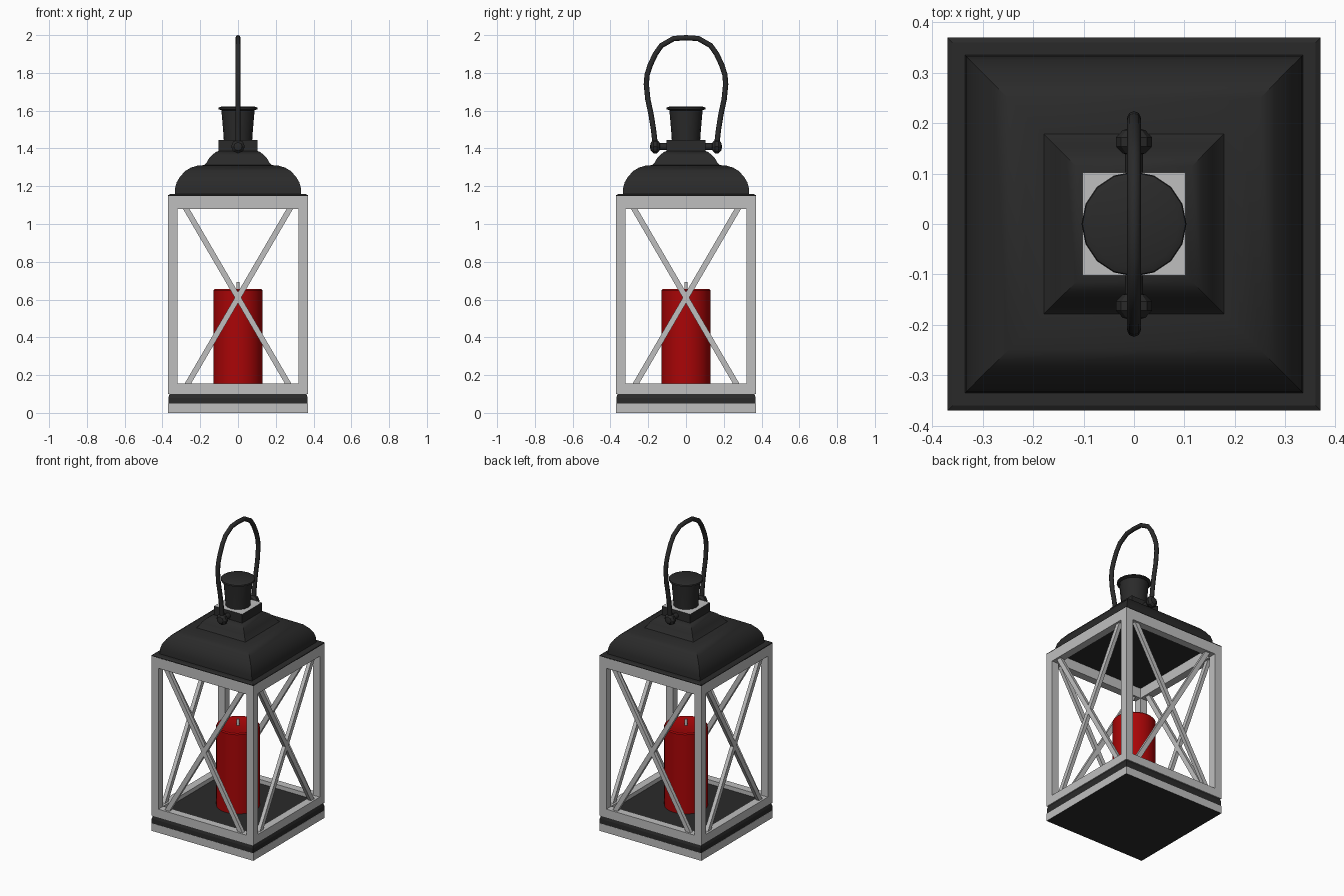
import bpy, bmesh, math
from mathutils import Vector

if "Cube" in bpy.data.objects:
    bpy.data.objects.remove(bpy.data.objects["Cube"])


def mat(name, col):
    m = bpy.data.materials.new(name)
    m.diffuse_color = (*col, 1)
    m.use_nodes = True
    m.node_tree.nodes["Principled BSDF"].inputs["Base Color"].default_value = m.diffuse_color
    return m


BLACK = mat("black metal", (0.023, 0.023, 0.023))
GREY = mat("grey metal", (0.52, 0.52, 0.52))
RED = mat("red wax", (0.40, 0.0015, 0.002))


def finish(name, bm, mats, smooth=None):
    bmesh.ops.recalc_face_normals(bm, faces=bm.faces)
    me = bpy.data.meshes.new(name)
    bm.to_mesh(me)
    bm.free()
    for m in mats:
        me.materials.append(m)
    ob = bpy.data.objects.new(name, me)
    bpy.context.collection.objects.link(ob)
    if smooth:
        bpy.ops.object.select_all(action='DESELECT')
        ob.select_set(True)
        bpy.context.view_layer.objects.active = ob
        bpy.ops.object.shade_smooth_by_angle(angle=math.radians(smooth))
    return ob


def lathe(name, profile, sides, mats, smooth=None, rule=None):
    """Stack of rings (half width, z); four sides gives a square section."""
    bm = bmesh.new()
    k, off = (math.sqrt(2), math.pi / 4) if sides == 4 else (1, 0)
    rings = []
    for r, z in profile:
        angles = [off + 2 * math.pi * i / sides for i in range(sides)]
        rings.append([bm.verts.new((r * k * math.cos(a), r * k * math.sin(a), z)) for a in angles])
    for a, b in zip(rings, rings[1:]):
        for i in range(sides):
            j = (i + 1) % sides
            bm.faces.new((a[i], a[j], b[j], b[i]))
    bm.faces.new(rings[0])
    bm.faces.new(rings[-1])
    bmesh.ops.recalc_face_normals(bm, faces=bm.faces)
    if rule:
        for f in bm.faces:
            f.material_index = rule(f)
    return finish(name, bm, mats, smooth)


def box(name, lo, hi, m):
    bm = bmesh.new()
    bmesh.ops.create_cube(bm, size=1)
    for v in bm.verts:
        v.co = [(lo[i] + hi[i]) / 2 + v.co[i] * (hi[i] - lo[i]) for i in range(3)]
    return finish(name, bm, [m])


def tube(name, pts, r, sides, m, smooth=60):
    """Tube along a path lying in the y-z plane."""
    bm = bmesh.new()
    pts = [Vector(p) for p in pts]
    side = Vector((1, 0, 0))
    rings = []
    for i, p in enumerate(pts):
        t = (pts[min(i + 1, len(pts) - 1)] - pts[max(i - 1, 0)]).normalized()
        n = t.cross(side)
        rings.append([bm.verts.new(p + r * (math.cos(a) * side + math.sin(a) * n))
                      for a in [2 * math.pi * j / sides for j in range(sides)]])
    for a, b in zip(rings, rings[1:]):
        for i in range(sides):
            j = (i + 1) % sides
            bm.faces.new((a[i], a[j], b[j], b[i]))
    bm.faces.new(rings[0])
    bm.faces.new(rings[-1])
    return finish(name, bm, [m], smooth)


# Base: grey foot with black underside, black band and raised floor
lathe("base_foot", [(0.37, 0), (0.37, 0.05)], 4, [GREY, BLACK],
      rule=lambda f: 1 if f.normal.z < -0.5 else 0)
lathe("base_band", [(0.369, 0.05), (0.369, 0.08), (0.362, 0.102)], 4, [BLACK])
lathe("floor_plate", [(0.325, 0.10), (0.325, 0.128)], 4, [BLACK])

# Frame: corner posts, rails and crossed braces on all four sides
W, T = 0.37, 0.05
for sx in (-1, 1):
    for sy in (-1, 1):
        xs, ys = sorted((sx * W, sx * (W - T))), sorted((sy * W, sy * (W - T)))
        box("corner_post", (xs[0], ys[0], 0.10), (xs[1], ys[1], 1.148), GREY)
for label, z0, z1 in (("bottom_rail", 0.10, 0.155), ("top_rail", 1.08, 1.148)):
    for s in (-1, 1):
        a, b = sorted((s * W, s * (W - T)))
        box(label, (-W + T, a, z0), (W - T, b, z1), GREY)
        box(label, (a, -W + T, z0), (b, W - T, z1), GREY)

for k in range(4):
    for s in (-1, 1):
        bm = bmesh.new()
        h, d = 0.017, 0.012  # half width and half depth
        rows = []
        for x, z in ((-0.28 * s, 1.09), (0.28 * s, 0.13)):
            rows.append([bm.verts.new((x + dx, -0.345 + dy, z))
                         for dx, dy in ((-h, -d), (h, -d), (h, d), (-h, d))])
        for i in range(4):
            j = (i + 1) % 4
            bm.faces.new((rows[0][i], rows[0][j], rows[1][j], rows[1][i]))
        bm.faces.new(rows[0])
        bm.faces.new(rows[1])
        ob = finish("cross_brace", bm, [GREY])
        ob.rotation_euler.z = k * math.pi / 2

# Roof: eave plate, domed lower tier, small upper tier, square neck
lathe("eave_plate", [(0.37, 1.146), (0.37, 1.152), (0.36, 1.158)], 4, [BLACK])
lathe("roof_lower", [(0.335, 1.155), (0.333, 1.19), (0.325, 1.22), (0.307, 1.25), (0.28, 1.28),
                     (0.25, 1.298), (0.215, 1.309), (0.175, 1.312)], 4, [BLACK], 40)
lathe("roof_upper", [(0.18, 1.31), (0.168, 1.322), (0.155, 1.345), (0.135, 1.368),
                     (0.115, 1.382), (0.10, 1.388)], 4, [BLACK], 40)
lathe("neck_block", [(0.102, 1.38), (0.102, 1.445)], 4, [BLACK, GREY],
      rule=lambda f: 1 if f.normal.z > 0.5 else 0)

# Chimney with flared lip
lathe("chimney", [(0.075, 1.44), (0.079, 1.50), (0.088, 1.602), (0.104, 1.608),
                  (0.102, 1.616), (0.088, 1.622)], 16, [BLACK], 30)

# Carrying handle with pivot pins and knobs
half = [(0.163, 1.42), (0.172, 1.50), (0.185, 1.58), (0.202, 1.66), (0.21, 1.74),
        (0.206, 1.79), (0.19, 1.84), (0.162, 1.90), (0.13, 1.945), (0.065, 1.982)]
path = [(0, -y, z) for y, z in half] + [(0, 0, 1.986)] + [(0, y, z) for y, z in reversed(half)]
tube("handle", path, 0.014, 8, BLACK)
for s in (-1, 1):
    tube("pivot_pin", [(0, s * 0.09, 1.41), (0, s * 0.16, 1.41)], 0.018, 8, BLACK)
    bm = bmesh.new()
    bmesh.ops.create_uvsphere(bm, u_segments=8, v_segments=5, radius=0.038)
    for v in bm.verts:
        v.co = (v.co.x, v.co.z * 0.75, v.co.y)
    knob = finish("handle_knob", bm, [BLACK], 30)
    knob.location = (0, s * 0.163, 1.41)

# Candle and wick
lathe("candle", [(0.13, 0.125), (0.13, 0.648), (0.124, 0.655), (0.108, 0.655), (0.10, 0.652)],
      24, [RED], 35)
lathe("wick", [(0.009, 0.64), (0.009, 0.692)], 8, [GREY], 50)
